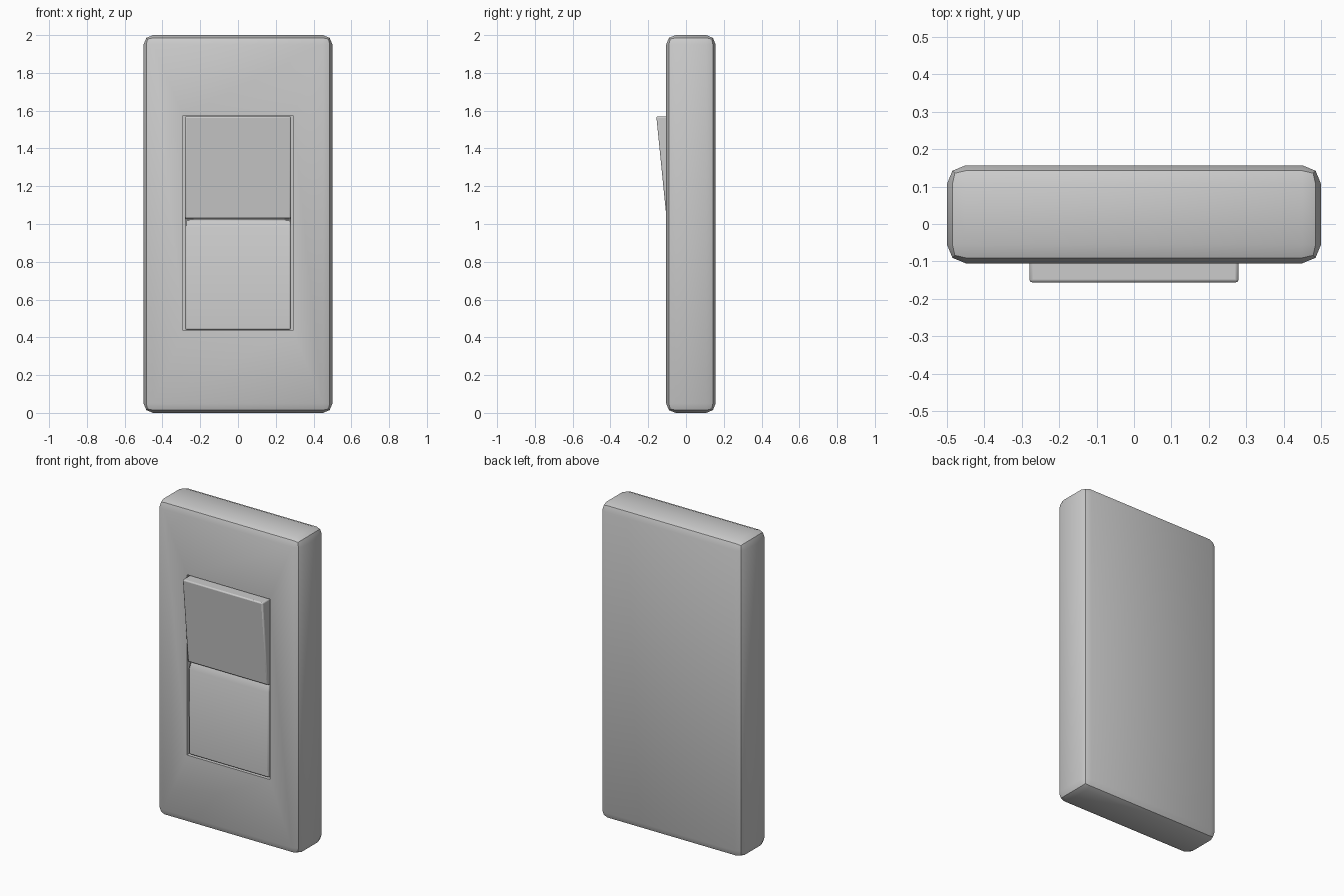
import bpy, bmesh

if "Cube" in bpy.data.objects:
    bpy.data.objects.remove(bpy.data.objects["Cube"])

FRONT, BACK = -0.105, 0.157


def finish(name, bm, angle):
    bmesh.ops.recalc_face_normals(bm, faces=bm.faces)
    mesh = bpy.data.meshes.new(name)
    bm.to_mesh(mesh)
    bm.free()
    obj = bpy.data.objects.new(name, mesh)
    bpy.context.collection.objects.link(obj)
    bpy.ops.object.select_all(action='DESELECT')
    obj.select_set(True)
    bpy.context.view_layer.objects.active = obj
    bpy.ops.object.shade_smooth_by_angle(angle=angle)
    return obj


# Wall plate: rounded slab with a slightly dished front and a rectangular pocket
bm = bmesh.new()
bmesh.ops.create_cube(bm, size=1)
for v in bm.verts:
    v.co = (v.co.x, (FRONT + BACK) / 2 + v.co.y * (BACK - FRONT), 1 + v.co.z * 2)
bmesh.ops.bevel(bm, geom=bm.edges[:], offset=0.05, segments=2, profile=0.5,
                affect='EDGES')
bm.normal_update()
face = max((f for f in bm.faces if f.normal.y < -0.99), key=lambda f: f.calc_area())


def pocket_step(y):
    bmesh.ops.inset_individual(bm, faces=[face], thickness=0.02)
    for v in face.verts:
        v.co = (0.29 if v.co.x > 0 else -0.29, y, 1.575 if v.co.z > 1 else 0.435)


pocket_step(FRONT + 0.008)   # rim of the opening
pocket_step(-0.02)           # floor of the pocket
finish("wall_plate", bm, 0.7)

# Rocker: side profile (y, z) with raised upper paddle and flush lower paddle
profile = [(-0.02, 1.57), (-0.157, 1.57), (-0.103, 1.03), (-0.075, 1.025),
           (-0.095, 0.98), (-0.091, 0.44), (-0.02, 0.44)]
bm = bmesh.new()
side = bm.faces.new([bm.verts.new((-0.28, y, z)) for y, z in profile])
ext = bmesh.ops.extrude_face_region(bm, geom=[side], use_keep_orig=True)
for v in ext['geom']:
    if isinstance(v, bmesh.types.BMVert):
        v.co.x = 0.28
rocker = finish("rocker_switch", bm, 0.6)
bevel = rocker.modifiers.new("soft_edges", 'BEVEL')
bevel.width = 0.008
bevel.segments = 2
bevel.limit_method = 'ANGLE'
bevel.angle_limit = 0.8
